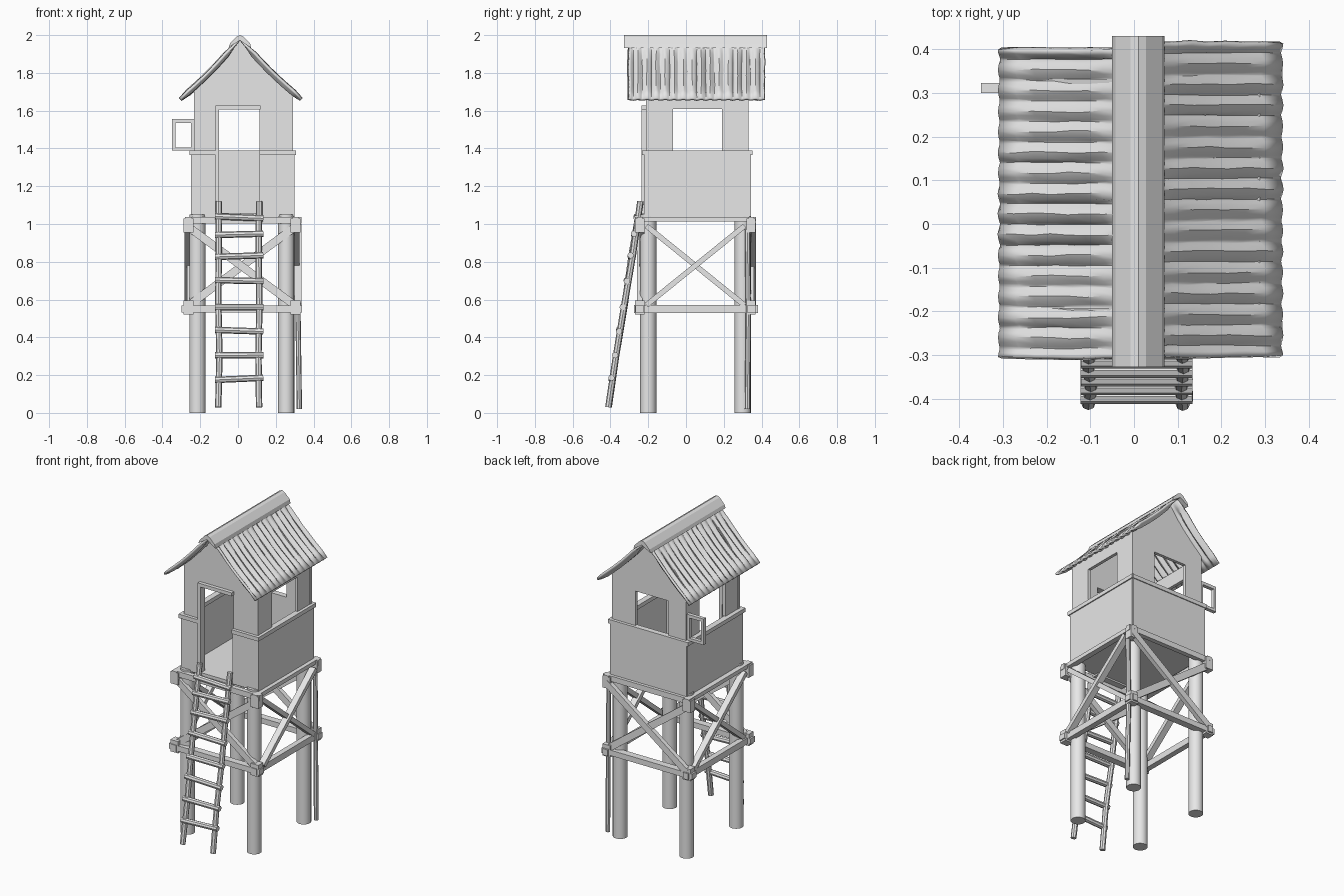
import bpy, bmesh, math, random
from mathutils import Vector

random.seed(4)
cube = bpy.data.objects.get("Cube")
if cube:
    bpy.data.objects.remove(cube, do_unlink=True)

GREY = (0.8, 0.8, 0.8, 1)
mat = bpy.data.materials.new("plain grey")
mat.use_nodes = True
mat.diffuse_color = GREY
mat.node_tree.nodes["Principled BSDF"].inputs["Base Color"].default_value = GREY


def add_mesh(name, bm):
    bmesh.ops.recalc_face_normals(bm, faces=bm.faces)
    mesh = bpy.data.meshes.new(name)
    bm.to_mesh(mesh)
    bm.free()
    mesh.materials.append(mat)
    obj = bpy.data.objects.new(name, mesh)
    bpy.context.collection.objects.link(obj)
    return obj


def smooth(obj):
    bpy.ops.object.select_all(action='DESELECT')
    obj.select_set(True)
    bpy.context.view_layer.objects.active = obj
    bpy.ops.object.shade_smooth_by_angle(angle=math.radians(40))


def box(name, xs, ys, zs):
    bm = bmesh.new()
    bmesh.ops.create_cube(bm, size=1)
    for v in bm.verts:
        v.co = [r[0] if c < 0 else r[1] for c, r in zip(v.co, (xs, ys, zs))]
    return add_mesh(name, bm)


def prism(name, profile, axis, span):
    """Extrude a (horizontal, height) outline along x or y."""
    bm = bmesh.new()
    put = (lambda u, v, t: (t, u, v)) if axis == 'x' else (lambda u, v, t: (u, t, v))
    face = bm.faces.new([bm.verts.new(put(u, v, span[0])) for u, v in profile])
    out = bmesh.ops.extrude_face_region(bm, geom=[face])
    shift = Vector(put(0, 0, span[1] - span[0]))
    bmesh.ops.translate(bm, vec=shift, verts=[g for g in out["geom"] if isinstance(g, bmesh.types.BMVert)])
    return add_mesh(name, bm)


def beam(name, a, b, w, d):
    """Squared timber from a to b."""
    a, b = Vector(a), Vector(b)
    bm = bmesh.new()
    bmesh.ops.create_cube(bm, size=1)
    bmesh.ops.scale(bm, vec=(w, d, (b - a).length), verts=bm.verts)
    obj = add_mesh(name, bm)
    obj.location = (a + b) / 2
    obj.rotation_euler = (b - a).to_track_quat('Z', 'Y').to_euler()
    return obj


def pole(name, points, radius, sides=12):
    """Round timber following a few points."""
    bm = bmesh.new()
    points = [Vector(p) for p in points]
    quat = (points[-1] - points[0]).to_track_quat('Z', 'Y')
    rings = []
    for p in points:
        angles = [2 * math.pi * i / sides for i in range(sides)]
        rings.append([bm.verts.new(p + quat @ Vector((math.cos(t), math.sin(t), 0)) * radius) for t in angles])
    for low, high in zip(rings, rings[1:]):
        for i in range(sides):
            j = (i + 1) % sides
            bm.faces.new((low[i], low[j], high[j], high[i]))
    bm.faces.new(rings[0])
    bm.faces.new(rings[-1])
    obj = add_mesh(name, bm)
    smooth(obj)
    return obj


# Legs, with a thin prop beside the back left one
for x, sx in ((-0.215, "right"), (0.255, "left")):
    for y, sy in ((-0.2, "front"), (0.3, "back")):
        pole(f"{sy}_{sx}_leg", [(x, y, 0), (x, y, 1.05)], 0.043, 20)
pole("thin_prop", [(0.325, 0.325, 0.02), (0.318, 0.33, 0.5), (0.318, 0.325, 0.97)], 0.014, 8)

# Bracing frame: lower rails, top bearers and crossed braces on all sides
XL, XR, YF, YB = -0.262, 0.305, -0.245, 0.345
for name, y in (("front", YF), ("back", YB)):
    beam(name + "_rail", (-0.3, y, 0.55), (0.34, y, 0.55), 0.045, 0.035)
    beam(name + "_bearer", (-0.28, y, 1.02), (0.335, y, 1.02), 0.03, 0.035)
    beam(name + "_brace_a", (-0.27, y, 0.99), (0.3, y, 0.57), 0.028, 0.042)
    beam(name + "_brace_b", (-0.26, y + 0.012, 0.57), (0.31, y + 0.012, 0.99), 0.028, 0.042)
for name, x in (("right", XL), ("left", XR)):
    beam(name + "_rail", (x, -0.275, 0.55), (x, 0.38, 0.55), 0.035, 0.04)
    beam(name + "_bearer", (x, -0.27, 1.025), (x, 0.37, 1.025), 0.035, 0.025)
    beam(name + "_brace_a", (x, -0.21, 0.99), (x, 0.31, 0.57), 0.04, 0.028)
    beam(name + "_brace_b", (x + 0.012, -0.21, 0.57), (x + 0.012, 0.31, 0.99), 0.04, 0.028)
    for side, y in (("front", YF), ("back", YB)):
        for level, z in (("lower", 0.555), ("upper", 0.99)):
            box(f"{side}_{name}_{level}_joint", (x - 0.027, x + 0.027), (y - 0.024, y + 0.024),
                (z - 0.035, z + 0.04))

# Floor and lower cladding, open at the doorway
DOOR = (-0.1, 0.115)
FLOOR, SILL, HEAD = 1.04, 1.39, 1.61
box("floor", (-0.24, 0.295), (-0.215, 0.335), (1.035, 1.055))
box("right_cladding", (-0.25, -0.225), (-0.22, 0.34), (FLOOR, SILL))
box("left_cladding", (0.275, 0.3), (-0.22, 0.34), (FLOOR, SILL))
box("back_cladding", (-0.245, 0.295), (0.32, 0.345), (FLOOR, SILL))
box("front_right_cladding", (-0.245, DOOR[0]), (-0.222, -0.198), (FLOOR, SILL))
box("front_left_cladding", (DOOR[1], 0.295), (-0.222, -0.198), (FLOOR, SILL))
for name, xs, ys in (("right_ledge", (-0.258, -0.22), (-0.232, 0.35)),
                     ("left_ledge", (0.27, 0.307), (-0.232, 0.35)),
                     ("front_right_ledge", (-0.25, DOOR[0]), (-0.232, -0.195)),
                     ("front_left_ledge", (DOOR[1], 0.3), (-0.232, -0.195)),
                     ("back_ledge", (-0.25, 0.3), (0.315, 0.351))):
    box(name, xs, ys, (SILL - 0.025, SILL))


# Upper walls, each one outline with its opening notched from below
def notched(left, right, opening, top):
    a, b = opening
    return [(left, SILL), (a, SILL), (a, HEAD), (b, HEAD), (b, SILL), (right, SILL)] + top


gable = [(0.29, 1.69), (0.01, 1.98), (-0.232, 1.72)]
prism("front_gable_wall", notched(-0.232, 0.29, DOOR, gable), 'y', (-0.212, -0.192))
prism("back_gable_wall", notched(-0.232, 0.29, (-0.11, 0.125), gable), 'y', (0.312, 0.332))
eave = [(0.332, 1.7), (-0.212, 1.7)]
for name, xs in (("right_wall", (-0.23, -0.21)), ("left_wall", (0.268, 0.288))):
    prism(name, notched(-0.212, 0.332, (-0.07, 0.19), eave), 'x', xs)

# Door frame
box("door_jamb", (-0.12, -0.1), (-0.235, -0.19), (FLOOR, 1.625))
box("door_lintel", (-0.12, 0.12), (-0.235, -0.19), (1.605, 1.627))
box("door_step", (-0.1, 0.115), (-0.23, -0.19), (1.025, 1.057))

# Open window sash at the back right corner
SASH_Y = (0.3, 0.323)
for name, xs, zs in (("outer_stile", (-0.35, -0.332), (1.39, 1.553)),
                     ("inner_stile", (-0.25, -0.23), (1.39, 1.553)),
                     ("bottom_bar", (-0.35, -0.23), (1.388, 1.406)),
                     ("top_bar", (-0.35, -0.23), (1.535, 1.555))):
    box("sash_" + name, xs, SASH_Y, zs)


# Corrugated roof sheets, flattening towards ridge and eave
def roof_sheet(name, eave_x, y0, y1):
    ridge, low = Vector((0.01, 0, 1.982)), Vector((eave_x, 0, 1.66))
    run = low - ridge
    normal = Vector((-run.z * math.copysign(1, eave_x), 0, abs(run.x))).normalized()
    rows, waves, steps = 8, 15, 6
    heights = [random.uniform(0.006, 0.012) for _ in range(waves + 1)]
    bm = bmesh.new()
    grid = []
    for i in range(waves * steps + 1):
        wave = math.cos(2 * math.pi * i / steps) * heights[(i + steps // 2) // steps]
        line = []
        for j in range(rows + 1):
            t = j / rows
            fade = 0.3 if j == rows else min(1, max(0, (t - 0.1) * 8))
            p = ridge + run * t + normal * (wave * fade - 0.012 * math.sin(math.pi * t))
            p.y = y0 + (y1 - y0) * i / (waves * steps) + random.uniform(-0.002, 0.002)
            line.append(bm.verts.new(p))
        grid.append(line)
    for a, b in zip(grid, grid[1:]):
        for j in range(rows):
            bm.faces.new((a[j], a[j + 1], b[j + 1], b[j]))
    obj = add_mesh(name, bm)
    solid = obj.modifiers.new("thickness", 'SOLIDIFY')
    solid.thickness = 0.014
    solid.offset = 0
    smooth(obj)


roof_sheet("right_roof_sheet", -0.305, -0.308, 0.4)
roof_sheet("left_roof_sheet", 0.335, -0.302, 0.415)

# Folded ridge cap
cap = [(-0.05, 1.935), (-0.042, 1.956), (-0.008, 1.992), (0.01, 2.0), (0.028, 1.992),
       (0.064, 1.956), (0.07, 1.932), (0.01, 1.972)]
prism("ridge_cap", cap, 'y', (-0.328, 0.43))


# Ladder with slightly crooked side poles and rungs
def ladder_y(z):
    return -0.41 + (z - 0.03) * 0.156


for name, x in (("right", -0.1), ("left", 0.112)):
    path = [(x + random.uniform(-0.005, 0.005), ladder_y(z) + random.uniform(-0.005, 0.005), z)
            for z in (0.03, 0.3, 0.57, 0.84, 1.12)]
    pole(f"ladder_{name}_pole", path, 0.017, 8)
for i, z in enumerate((0.18, 0.305, 0.435, 0.56, 0.7, 0.83, 0.945, 1.035)):
    y, tilt = ladder_y(z) - 0.008, random.uniform(-0.006, 0.006)
    pole(f"ladder_rung_{i + 1}", [(-0.122, y, z - tilt), (0.134, y, z + tilt)], 0.017, 8)
